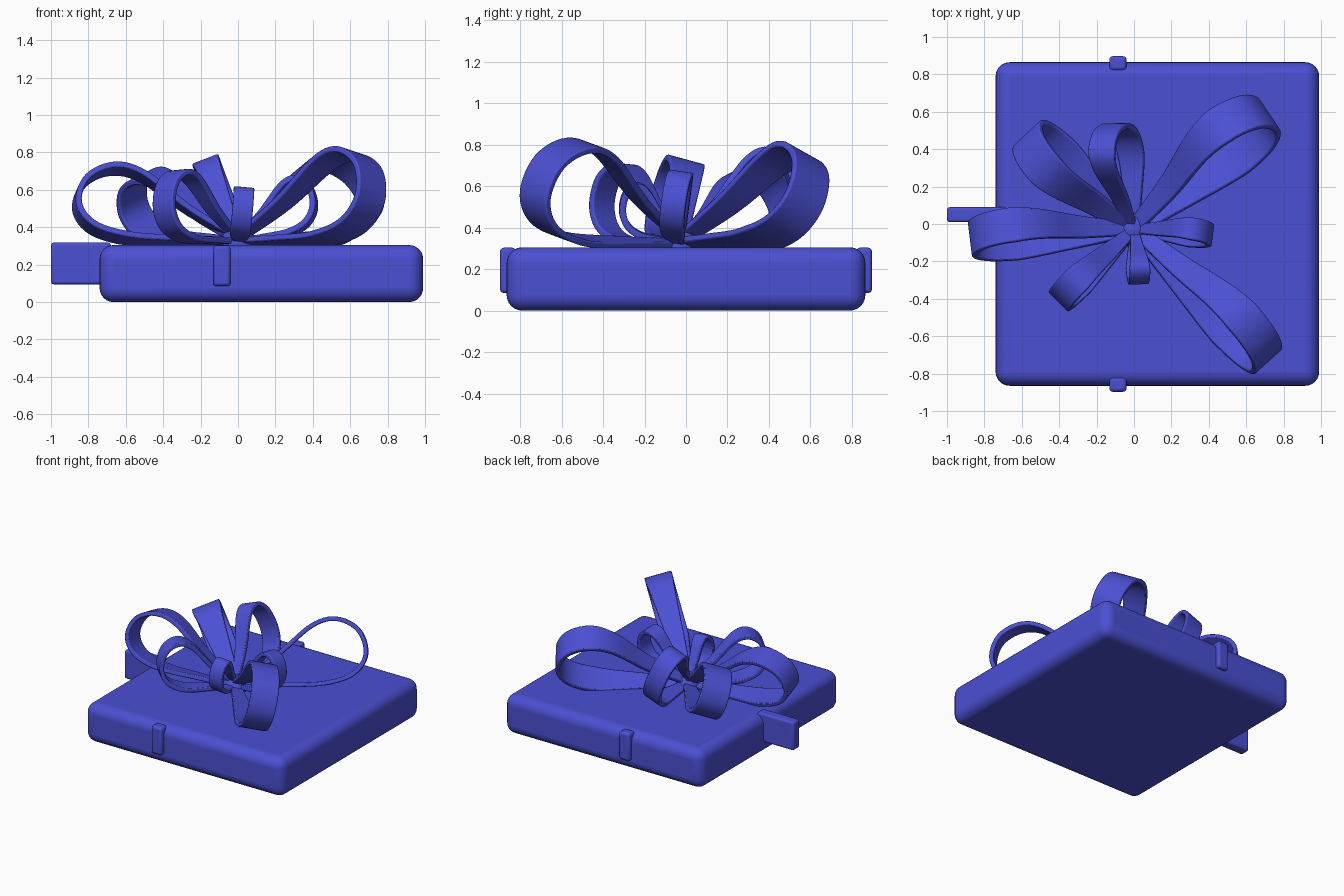
import bpy, bmesh, math
from mathutils import Vector

if "Cube" in bpy.data.objects:
    bpy.data.objects.remove(bpy.data.objects["Cube"])

blue = bpy.data.materials.new("blue")
blue.diffuse_color = (0.07, 0.08, 0.65, 1)
blue.use_nodes = True
blue.node_tree.nodes["Principled BSDF"].inputs["Base Color"].default_value = blue.diffuse_color


def finish(obj, bevel, segments):
    obj.data.materials.append(blue)
    mod = obj.modifiers.new("bevel", 'BEVEL')
    mod.width, mod.segments = bevel, segments
    mod.limit_method = 'ANGLE'
    mod.angle_limit = math.radians(50)
    bpy.ops.object.select_all(action='DESELECT')
    obj.select_set(True)
    bpy.context.view_layer.objects.active = obj
    bpy.ops.object.shade_smooth_by_angle(angle=math.radians(40))


def block(name, lo, hi, bevel, segments=3):
    lo, hi = Vector(lo), Vector(hi)
    bpy.ops.mesh.primitive_cube_add(size=1, location=(lo + hi) / 2)
    obj = bpy.context.object
    obj.name = name
    obj.scale = hi - lo
    bpy.ops.object.transform_apply(location=False, rotation=False, scale=True)
    finish(obj, bevel, segments)


def spline(pts, steps):
    # Catmull-Rom curve through the profile points
    pts = [Vector(p) for p in pts]
    pts = [2 * pts[0] - pts[1]] + pts + [2 * pts[-1] - pts[-2]]
    out = []
    for i in range(1, len(pts) - 2):
        a, b, c, d = pts[i - 1:i + 3]
        for s in range(steps):
            t = s / steps
            out.append(0.5 * (2 * b + (c - a) * t + (2 * a - 5 * b + 4 * c - d) * t * t
                              + (3 * b - a - 3 * c + d) * t ** 3))
    return out + [pts[-2]]


# Side profile of a bow loop: out along the lid, up round the end, back to the knot
LOOP = [(0, 0), (0.35, 0.01), (0.68, 0.04), (0.9, 0.19), (0.99, 0.48),
        (0.93, 0.82), (0.76, 0.98), (0.57, 0.87), (0.3, 0.42), (0, 0.04)]
BASE = Vector((0, -0.03, 0.325))
THICK = 0.032


def bow_loop(name, heading, length, height, width, lean, lift=0):
    h, a = math.radians(heading), math.radians(lean)
    out = Vector((math.cos(h), math.sin(h), 0))
    left = Vector((-math.sin(h), math.cos(h), 0))
    z = Vector((0, 0, 1))
    up = math.cos(a) * z + math.sin(a) * left
    side = math.cos(a) * left - math.sin(a) * z
    path = spline([(x * length, (y + lift * x * (1 - y)) * height) for x, y in LOOP], 6)
    bm = bmesh.new()
    rings = []
    for i, p in enumerate(path):
        d = (path[min(i + 1, len(path) - 1)] - path[max(i - 1, 0)]).normalized()
        normal = (-d.y * out + d.x * up) * THICK / 2
        reach = min(1, 0.35 + 0.9 * p.x / length)
        half = side * width / 2 * reach
        c = BASE + out * p.x + up * p.y
        rings.append([bm.verts.new(c + sx * half + sn * normal)
                      for sx, sn in ((-1, -1), (1, -1), (1, 1), (-1, 1))])
    for r, q in zip(rings, rings[1:]):
        for k in range(4):
            bm.faces.new((r[k], r[(k + 1) % 4], q[(k + 1) % 4], q[k]))
    bm.faces.new(rings[0])
    bm.faces.new(rings[-1])
    bmesh.ops.recalc_face_normals(bm, faces=bm.faces)
    mesh = bpy.data.meshes.new(name)
    bm.to_mesh(mesh)
    bm.free()
    obj = bpy.data.objects.new(name, mesh)
    bpy.context.collection.objects.link(obj)
    finish(obj, 0.007, 2)


# Gift box
block("box", (-0.74, -0.865, 0), (0.99, 0.865, 0.305), 0.075, 6)

# Ribbon tail on the left and clips on front and back
block("side_tail", (-1, 0.01, 0.095), (-0.68, 0.09, 0.318), 0.015)
for name, s in (("front_clip", -1), ("back_clip", 1)):
    y0, y1 = sorted((s * 0.82, s * 0.897))
    block(name, (-0.132, y0, 0.085), (-0.04, y1, 0.303), 0.018)

# Bow loops: heading, length, height, width, lean, lift
bow_loop("left_loop", 187, 0.87, 0.41, 0.19, -15)
bow_loop("back_left_loop", 133, 0.76, 0.38, 0.21, 20)
bow_loop("back_loop", 91, 0.56, 0.465, 0.15, 21)
bow_loop("back_right_loop", 34, 0.94, 0.49, 0.22, 25)
bow_loop("front_right_loop", -48, 1.0, 0.495, 0.2, 14)
bow_loop("right_loop", -8, 0.41, 0.34, 0.12, 8, 0.15)
bow_loop("front_loop", -88, 0.28, 0.28, 0.11, 5, 0.15)
bow_loop("front_left_loop", 225, 0.55, 0.375, 0.15, -4)

# Knot
bpy.ops.mesh.primitive_uv_sphere_add(segments=32, ring_count=16, radius=0.095,
                                     location=(0, -0.03, 0.31))
knot = bpy.context.object
knot.name = "knot"
knot.data.materials.append(blue)
bpy.ops.object.shade_smooth()
